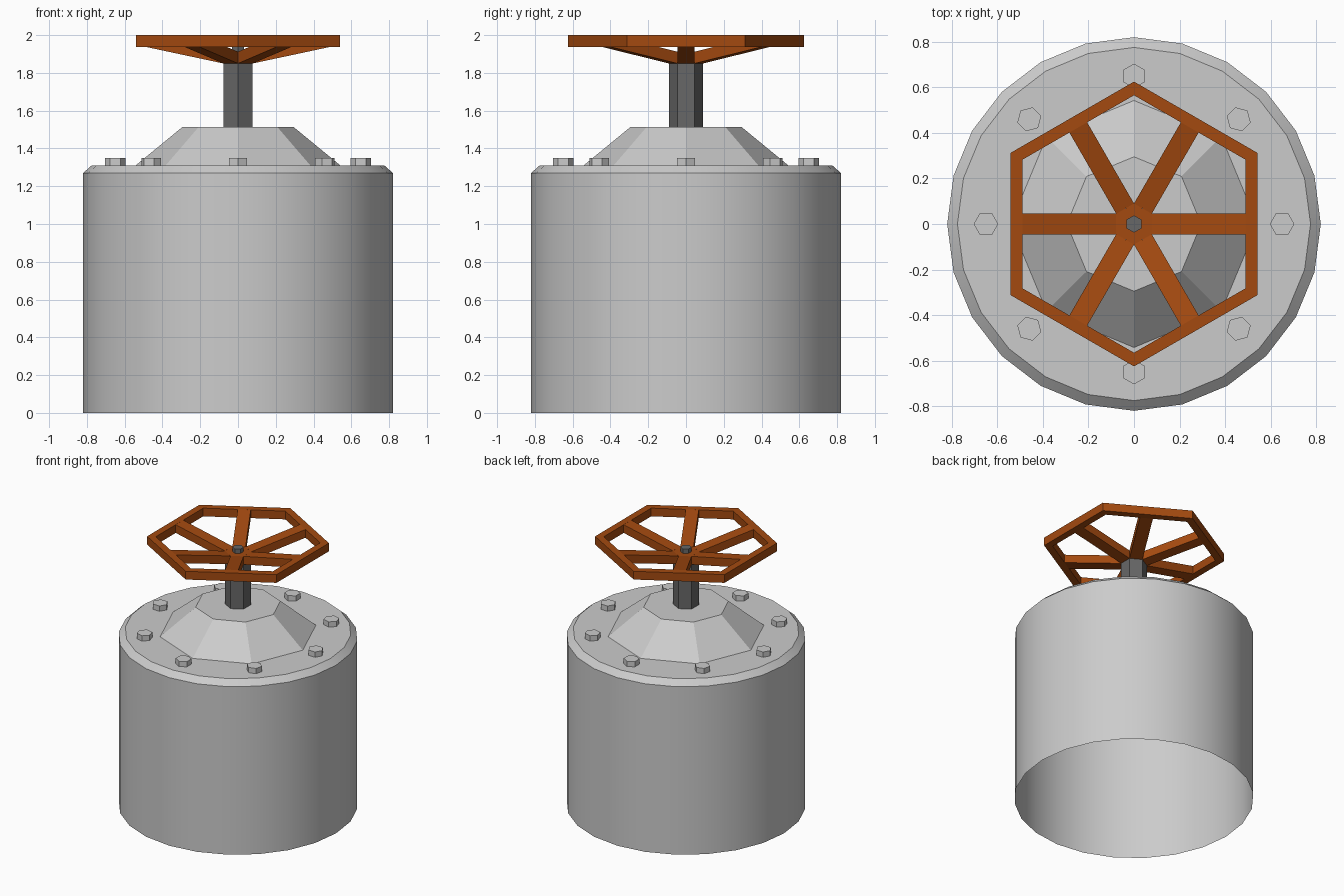
import bpy, bmesh, math
from mathutils import Matrix, Vector

if "Cube" in bpy.data.objects:
    bpy.data.objects.remove(bpy.data.objects["Cube"])


def material(name, rgb):
    m = bpy.data.materials.new(name)
    m.diffuse_color = (*rgb, 1)
    m.use_nodes = True
    m.node_tree.nodes["Principled BSDF"].inputs["Base Color"].default_value = m.diffuse_color
    return m


STEEL = material("light grey metal", (0.60, 0.60, 0.60))
DARK = material("dark grey metal", (0.135, 0.135, 0.135))
RUST = material("rusty orange paint", (0.37, 0.068, 0.005))


def loft(bm, profile, sides, phase=0, bottom=True, top=True, closed=False):
    """Turn a list of (radius, z) into a prism-like solid around z."""
    rings = []
    for r, z in profile:
        angles = [phase + math.tau * i / sides for i in range(sides)]
        rings.append([bm.verts.new((r * math.cos(a), r * math.sin(a), z)) for a in angles])
    pairs = list(zip(rings, rings[1:]))
    if closed:
        pairs.append((rings[-1], rings[0]))
    for lo, hi in pairs:
        for i in range(sides):
            j = (i + 1) % sides
            bm.faces.new((lo[i], lo[j], hi[j], hi[i]))
    if bottom and not closed:
        bm.faces.new(rings[0][::-1])
    if top and not closed:
        bm.faces.new(rings[-1])


def finish(name, bm, mat, smooth=False):
    me = bpy.data.meshes.new(name)
    for f in bm.faces:
        f.smooth = smooth
    bm.to_mesh(me)
    bm.free()
    if smooth:
        me.set_sharp_from_angle(angle=math.radians(28))
    me.materials.append(mat)
    ob = bpy.data.objects.new(name, me)
    bpy.context.collection.objects.link(ob)
    return ob


# Drum: open underneath, chamfered at the top
bm = bmesh.new()
loft(bm, [(0.82, 0), (0.82, 1.27), (0.775, 1.31)], 24, bottom=False)
finish("drum", bm, STEEL, smooth=True)

# Eight-sided bonnet
bm = bmesh.new()
loft(bm, [(0.542, 1.31), (0.295, 1.513)], 8, bottom=False)
finish("bonnet", bm, STEEL)

# Ring of hexagonal bolt heads, each pointing outward
for i in range(8):
    bm = bmesh.new()
    loft(bm, [(0.054, 1.31), (0.054, 1.35)], 6, bottom=False)
    bm.transform(Matrix.Rotation(math.tau * i / 8, 4, 'Z') @ Matrix.Translation((0.65, 0, 0)))
    finish(f"bolt_{i + 1}", bm, STEEL)

# Hexagonal stem and its narrow tip
HEX = math.radians(30)
bm = bmesh.new()
loft(bm, [(0.09, 1.513), (0.09, 1.85)], 6, HEX, bottom=False)
finish("stem", bm, DARK)
bm = bmesh.new()
loft(bm, [(0.038, 1.90), (0.038, 1.945)], 6, HEX, bottom=False)
finish("stem_tip", bm, DARK)

# Handwheel: hexagonal rim, hub and six sloping spokes
bm = bmesh.new()
loft(bm, [(0.565, 1.938), (0.625, 1.938), (0.625, 2.0), (0.565, 2.0)], 6, HEX, closed=True)
loft(bm, [(0.09, 1.85), (0.09, 1.912)], 6, HEX)
for i in range(6):
    rot = Matrix.Rotation(math.tau * i / 6, 3, 'Z')
    side = [(0.078, 1.85), (0.49, 1.938), (0.49, 2.0), (0.078, 1.912)]
    a, b = ([bm.verts.new(rot @ Vector((x, y, z))) for x, z in side] for y in (-0.045, 0.045))
    bm.faces.new(a)
    bm.faces.new(b[::-1])
    for k in (0, 2):  # underside and top
        bm.faces.new((a[k], b[k], b[k + 1], a[k + 1]))
bmesh.ops.recalc_face_normals(bm, faces=bm.faces)
finish("handwheel", bm, RUST)
